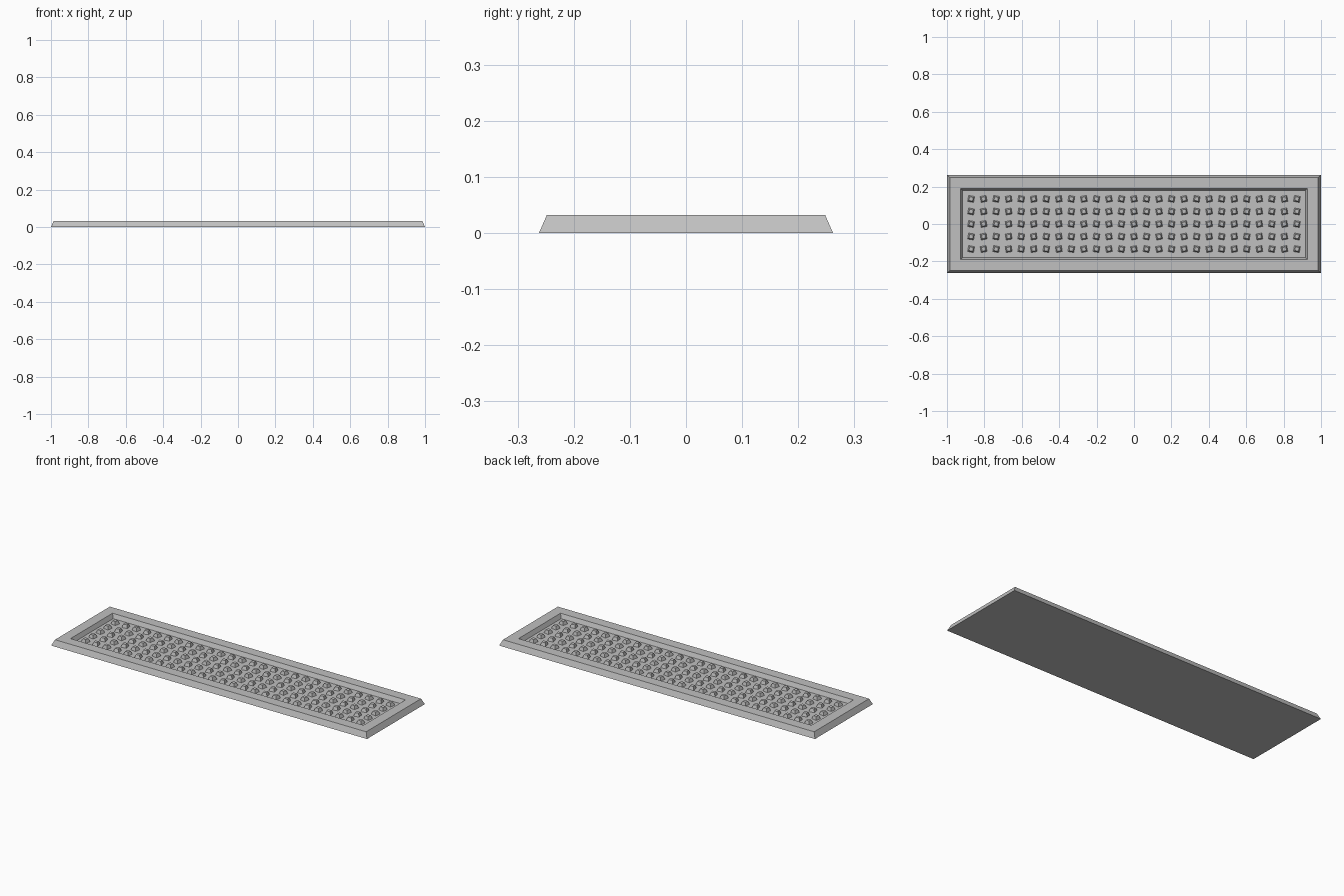
import bpy
import bmesh
import math
from mathutils import Matrix

if "Cube" in bpy.data.objects:
    bpy.data.objects.remove(bpy.data.objects["Cube"], do_unlink=True)

GREY = (0.53, 0.53, 0.53, 1)
grey = bpy.data.materials.new("light grey")
grey.use_nodes = True
grey.diffuse_color = GREY
grey.node_tree.nodes["Principled BSDF"].inputs["Base Color"].default_value = GREY

FLOOR = 0.008


def add_object(name, bm):
    bmesh.ops.recalc_face_normals(bm, faces=bm.faces)
    mesh = bpy.data.meshes.new(name)
    bm.to_mesh(mesh)
    bm.free()
    mesh.materials.append(grey)
    obj = bpy.data.objects.new(name, mesh)
    bpy.context.collection.objects.link(obj)


# Tray: nested rectangular loops give the base, sloped rim and sunken floor
loops = [(1, 0.262, 0), (0.985, 0.248, 0.032),
         (0.927, 0.19, 0.032), (0.916, 0.179, FLOOR)]
bm = bmesh.new()
rings = [[bm.verts.new((sx * x, sy * y, z))
          for sx, sy in ((-1, -1), (1, -1), (1, 1), (-1, 1))]
         for x, y, z in loops]
for lower, upper in zip(rings, rings[1:]):
    for i in range(4):
        j = (i + 1) % 4
        bm.faces.new((lower[i], lower[j], upper[j], upper[i]))
bm.faces.new(rings[0])
bm.faces.new(rings[-1])
add_object("tray", bm)

# Grip studs: tapered square pegs, turned slightly this way and that
COLUMNS, ROWS, PITCH, HEIGHT = 27, 5, 0.067, 0.018
bm = bmesh.new()
for col in range(COLUMNS):
    for row in range(ROWS):
        x = (col - (COLUMNS - 1) / 2) * PITCH
        y = (row - (ROWS - 1) / 2) * PITCH
        turn = math.radians(45 + (10 if col % 2 else -10))
        place = (Matrix.Translation((x, y, FLOOR + HEIGHT / 2))
                 @ Matrix.Rotation(turn, 4, "Z"))
        bmesh.ops.create_cone(bm, cap_ends=True, segments=4, radius1=0.023,
                              radius2=0.014, depth=HEIGHT, matrix=place)
add_object("grip_studs", bm)
